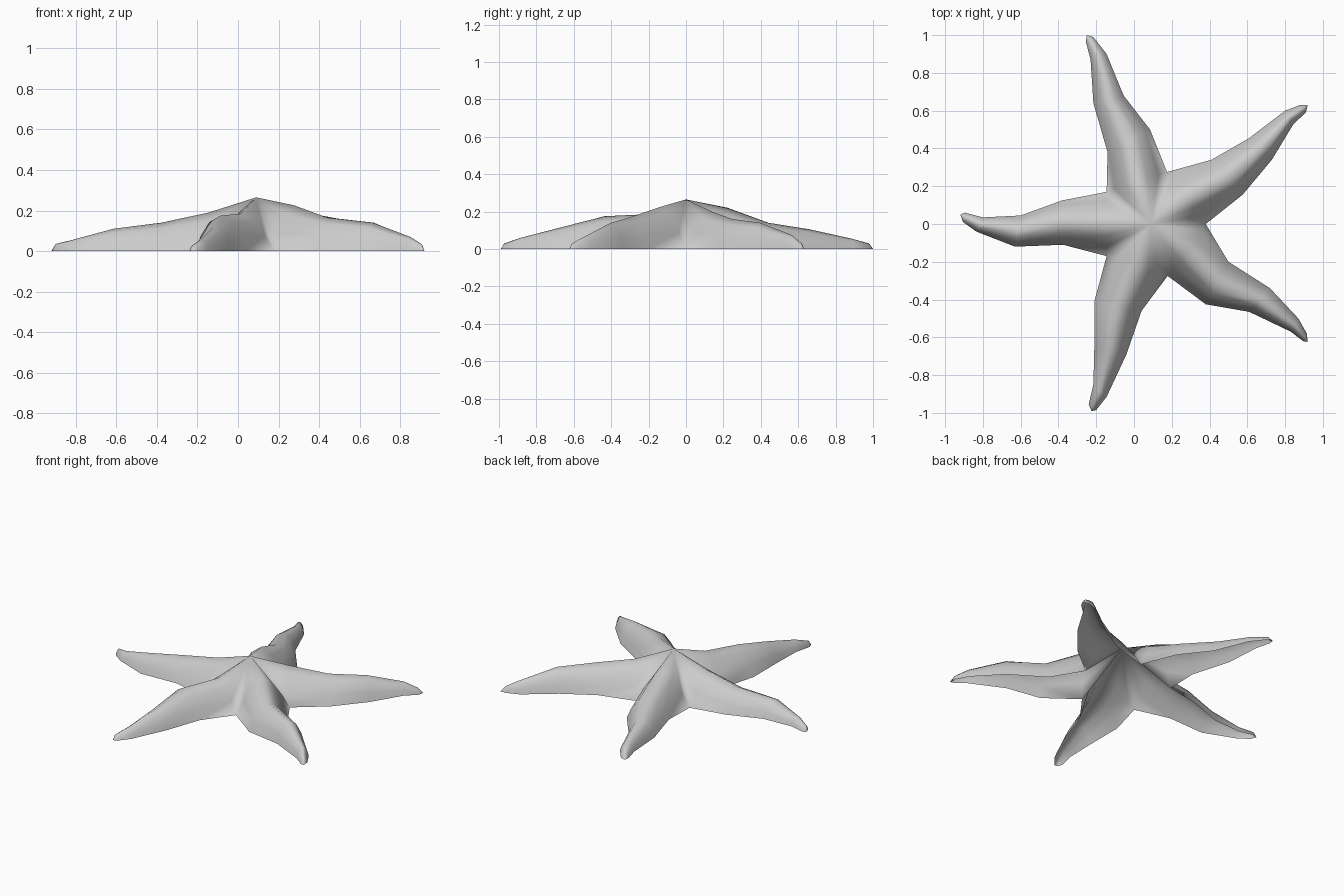
import bpy
import bmesh
from mathutils import Vector

cube = bpy.data.objects.get("Cube")
if cube:
    bpy.data.objects.remove(cube, do_unlink=True)

# One plain material for the whole body
grey = bpy.data.materials.new("light grey")
grey.use_nodes = True
colour = (0.6, 0.6, 0.6, 1)
grey.diffuse_color = colour
grey.node_tree.nodes["Principled BSDF"].inputs["Base Color"].default_value = colour

# Rounded arm cross-section: position across the arm, share of the ridge height
SECTION = [(-1, 0), (-.8, .42), (-.45, .82), (0, 1), (.45, .82), (.8, .42), (1, 0)]
# Softer section where the arm meets the central peak
ROOT = [(-1, 0), (-.72, .4), (-.36, .8), (0, 1), (.36, .8), (.72, .4), (1, 0)]

bm = bmesh.new()
apex = bm.verts.new((.09, 0, .265))


def loft_section(right, left, height, profile):
    """Arched row of vertices from the right edge to the left edge."""
    a, b = Vector((*right, 0)), Vector((*left, 0))
    row = []
    for across, rise in profile:
        point = a.lerp(b, (across + 1) / 2)
        point.z = height * rise
        row.append(bm.verts.new(point))
    return row


def build_arm(right_edge, left_edge, ridge, tip):
    """Hollow arm: fan from the peak, arched sections, fan to the tip."""
    rows = [loft_section(r, l, h, SECTION if i else ROOT)
            for i, (r, l, h) in enumerate(zip(right_edge, left_edge, ridge))]
    for a, b in zip(rows[0], rows[0][1:]):
        bm.faces.new((apex, a, b))
    for inner, outer in zip(rows, rows[1:]):
        for i in range(len(inner) - 1):
            bm.faces.new((inner[i], outer[i], outer[i + 1], inner[i + 1]))
    end = bm.verts.new((*tip, 0))
    for a, b in zip(rows[-1], rows[-1][1:]):
        bm.faces.new((a, end, b))


# Notches between neighbouring arms
notch_left = (.38, 0)
notch_back = (.175, .275)
notch_back_right = (-.145, .17)
notch_front_right = (-.145, -.17)
notch_front = (.178, -.275)

# Back left arm
build_arm(
    right_edge=[notch_left, (.575, .155), (.73, .34), (.845, .53), (.91, .59)],
    left_edge=[notch_back, (.41, .34), (.61, .455), (.8, .6), (.88, .63)],
    ridge=[.2, .16, .14, .075, .035], tip=(.92, .63))
# Back arm
build_arm(
    right_edge=[notch_back, (.085, .5), (-.055, .68), (-.145, .9), (-.215, .99)],
    left_edge=[notch_back_right, (-.14, .38), (-.215, .64), (-.23, .87), (-.255, .965)],
    ridge=[.22, .14, .105, .055, .03], tip=(-.25, 1))
# Right arm
build_arm(
    right_edge=[notch_back_right, (-.38, .125), (-.6, .045), (-.8, .035), (-.895, .06)],
    left_edge=[notch_front_right, (-.375, -.11), (-.63, -.12), (-.835, -.04), (-.905, .01)],
    ridge=[.19, .14, .11, .055, .035], tip=(-.92, .05))
# Front arm
build_arm(
    right_edge=[notch_front_right, (-.21, -.41), (-.21, -.65), (-.215, -.85), (-.24, -.955)],
    left_edge=[notch_front, (.04, -.46), (-.04, -.69), (-.145, -.915), (-.2, -.985)],
    ridge=[.185, .175, .115, .06, .03], tip=(-.225, -.99))
# Front left arm
build_arm(
    right_edge=[notch_front, (.38, -.425), (.61, -.465), (.83, -.57), (.895, -.62)],
    left_edge=[notch_left, (.5, -.2), (.72, -.34), (.87, -.5), (.915, -.58)],
    ridge=[.225, .165, .14, .07, .035], tip=(.92, -.625))

# Join the arms along the notches
bmesh.ops.remove_doubles(bm, verts=bm.verts[:], dist=.0005)

mesh = bpy.data.meshes.new("starfish_body")
bm.to_mesh(mesh)
bm.free()
mesh.materials.append(grey)
for face in mesh.polygons:
    face.use_smooth = True
body = bpy.data.objects.new("starfish_body", mesh)
bpy.context.collection.objects.link(body)
